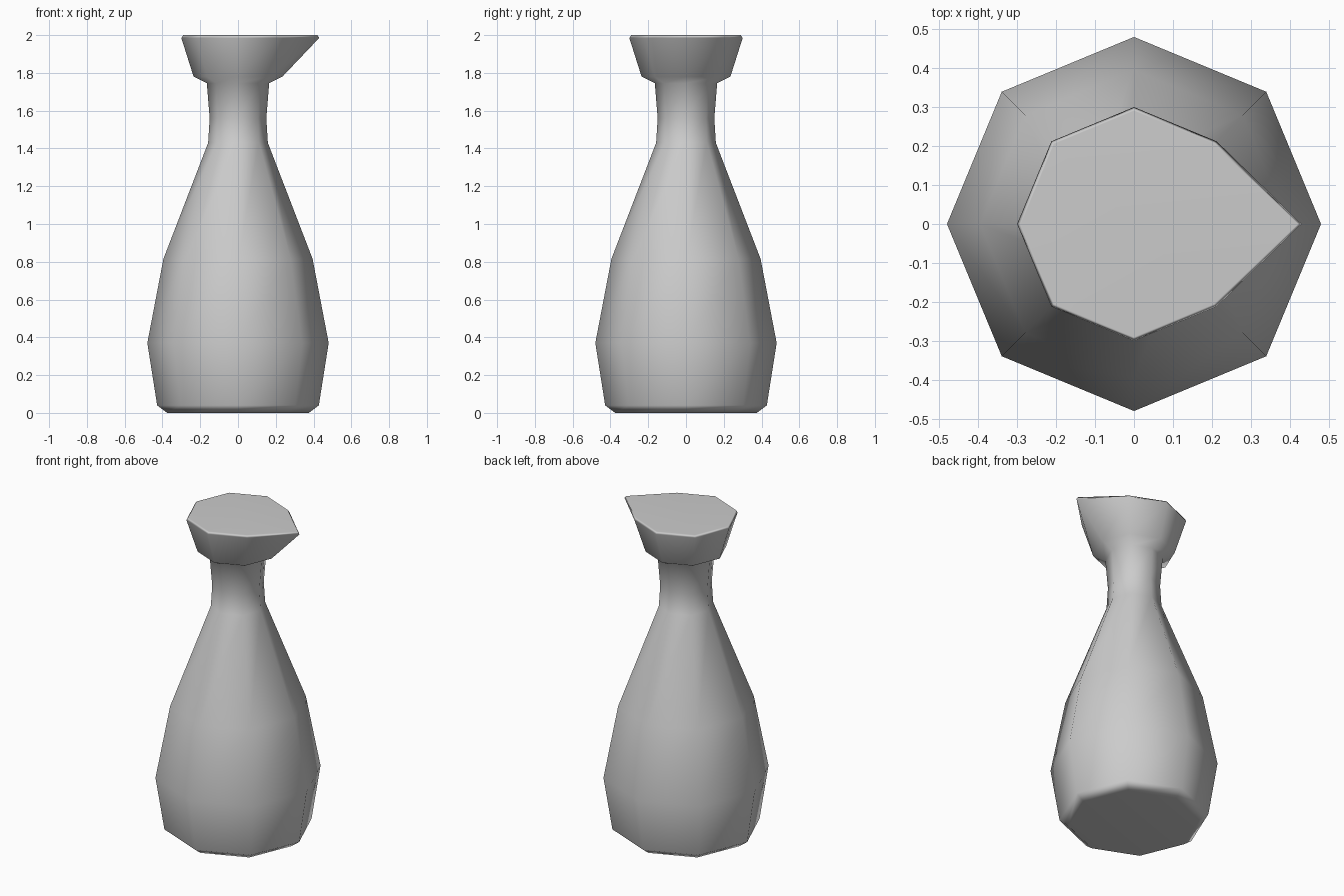
import bpy, bmesh
from math import cos, sin, pi

if "Cube" in bpy.data.objects:
    bpy.data.objects.remove(bpy.data.objects["Cube"])

SIDES = 8
# (radius, height) from base to rim
PROFILE = [(0.375, 0.0), (0.428, 0.04), (0.48, 0.37), (0.395, 0.815),
           (0.158, 1.43), (0.15, 1.56), (0.165, 1.745),
           (0.235, 1.78), (0.30, 1.985), (0.29, 2.0)]
# the vertex on +x is pulled out on the top two rings to form the pouring spout
SPOUT = {8: 0.13, 9: 0.13}

bm = bmesh.new()
rings = []
for i, (r, z) in enumerate(PROFILE):
    ring = []
    for k in range(SIDES):
        a = 2 * pi * k / SIDES
        rad = r + (SPOUT.get(i, 0) if k == 0 else 0)
        ring.append(bm.verts.new((rad * cos(a), rad * sin(a), z)))
    rings.append(ring)

# bottle walls
for lo, hi in zip(rings, rings[1:]):
    for k in range(SIDES):
        n = (k + 1) % SIDES
        bm.faces.new((lo[k], lo[n], hi[n], hi[k]))

# flat base and flat top
bm.faces.new(rings[0][::-1])
bm.faces.new(rings[-1])
bmesh.ops.recalc_face_normals(bm, faces=bm.faces)
for f in bm.faces:
    f.smooth = True

mesh = bpy.data.meshes.new("pouring_bottle")
bm.to_mesh(mesh)
bm.free()
bottle = bpy.data.objects.new("pouring_bottle", mesh)
bpy.context.collection.objects.link(bottle)

# keep the shading flat on the caps while the walls stay smooth
mod = bottle.modifiers.new("weighted_normals", 'WEIGHTED_NORMAL')
mod.weight = 50
